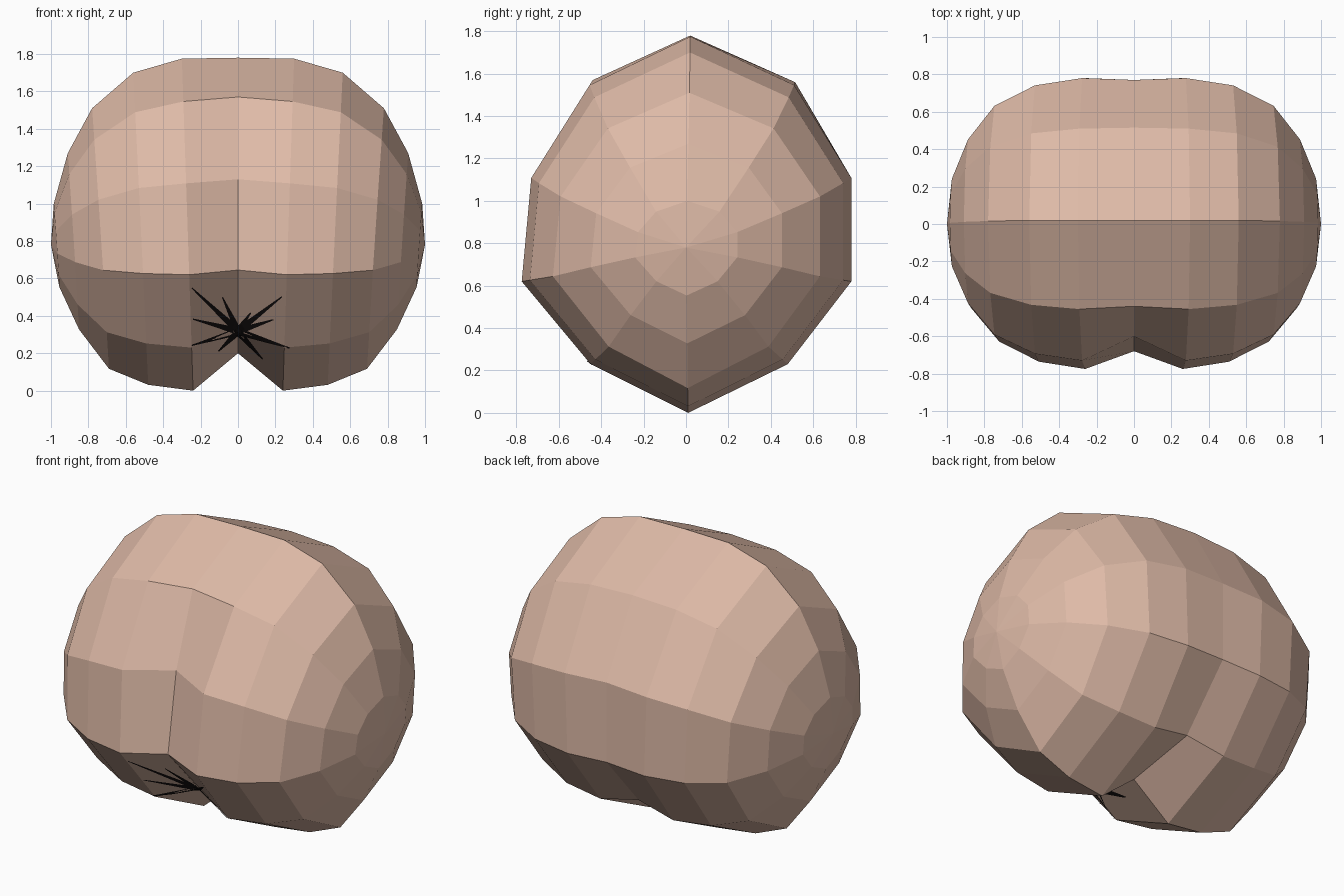
import bpy, bmesh, math
from mathutils import Vector
from mathutils.bvhtree import BVHTree

if "Cube" in bpy.data.objects:
    bpy.data.objects.remove(bpy.data.objects["Cube"])

CZ = 0.78  # height of the side poles

def material(name, rgb):
    m = bpy.data.materials.new(name)
    m.diffuse_color = (*rgb, 1)
    m.use_nodes = True
    m.node_tree.nodes["Principled BSDF"].inputs["Base Color"].default_value = m.diffuse_color
    return m

skin = material("warm_skin", (0.73, 0.49, 0.385))
dark = material("dark_crease", (0.008, 0.006, 0.006))

# Lengthwise ribs: (y, z from pole height) on the fullest ring, then at the middle
full = [(.02, 1), (.51, .77), (.78, .33), (.78, -.16), (.48, -.55), (.01, -.78),
        (-.45, -.55), (-.775, -.16), (-.73, .33), (-.455, .77)]
middle = [(.02, 1), (.515, .78), (.77, .34), (.77, -.15), (.46, -.50), (0, -.58),
          (-.38, -.46), (-.68, -.135), (-.60, .35), (-.44, .79)]
# Per ring from pole inwards: x upper, x lower, scale of y, scale of z up, scale of z down
rings = [(.985, .955, .31, .22, .29), (.91, .85, .58, .49, .58), (.78, .69, .81, .73, .85),
         (.56, .48, .95, .92, .96), (.30, .24, 1, .995, 1)]

def ring(side, xu, xl, sy, su, sd):
    pts = []
    for y, z in full:
        w = (z + .78) / 1.78
        pts.append(Vector((side * (xl + (xu - xl) * w), y * sy, CZ + z * (su if z > 0 else sd))))
    return pts

# Two-lobed body
bm = bmesh.new()
loops = [ring(1, *r) for r in rings]
loops.append([Vector((0, y, CZ + z)) for y, z in middle])
loops += [ring(-1, *r) for r in reversed(rings)]
loops = [[bm.verts.new(p) for p in l] for l in loops]
n = len(full)
for a, b in zip(loops, loops[1:]):
    for k in range(n):
        bm.faces.new((a[k], a[(k + 1) % n], b[(k + 1) % n], b[k]))
for loop, x in ((loops[0], 1), (loops[-1], -1)):
    pole = bm.verts.new((x, 0, CZ))
    for k in range(n):
        bm.faces.new((pole, loop[k], loop[(k + 1) % n]))
bmesh.ops.recalc_face_normals(bm, faces=bm.faces)
tree = BVHTree.FromBMesh(bm)

def make_object(name, bm, mat):
    me = bpy.data.meshes.new(name)
    bm.to_mesh(me)
    bm.free()
    me.materials.append(mat)
    ob = bpy.data.objects.new(name, me)
    bpy.context.collection.objects.link(ob)
    return ob

make_object("body", bm, skin)

# Thin dark wrinkles radiating from the pinch at the lower front
def project(x, z):
    hit, nor, _, _ = tree.ray_cast(Vector((x, -2, z)), Vector((0, 1, 0)))
    return hit + nor * .004 if hit else None

bm = bmesh.new()
for deg, length in ((38, .3), (55, .12), (137, .34), (115, .2), (165, .25),
                    (18, .2), (-18, .29), (197, .26), (225, .15), (-48, .2)):
    d = Vector((math.cos(math.radians(deg)), math.sin(math.radians(deg))))
    s = Vector((-d.y, d.x))
    prev = None
    for i in range(9):
        t = i / 8
        half = .016 * (1 - t) + .003
        pair = [project(*(Vector((0, .32)) + d * length * t + s * half * q)) for q in (1, -1)]
        if None in pair:
            break
        cur = [bm.verts.new(p) for p in pair]
        if prev:
            bm.faces.new((prev[0], prev[1], cur[1], cur[0]))
        prev = cur
bm.normal_update()
for f in bm.faces:
    if f.normal.y > 0:
        f.normal_flip()
make_object("pinch_wrinkles", bm, dark)
